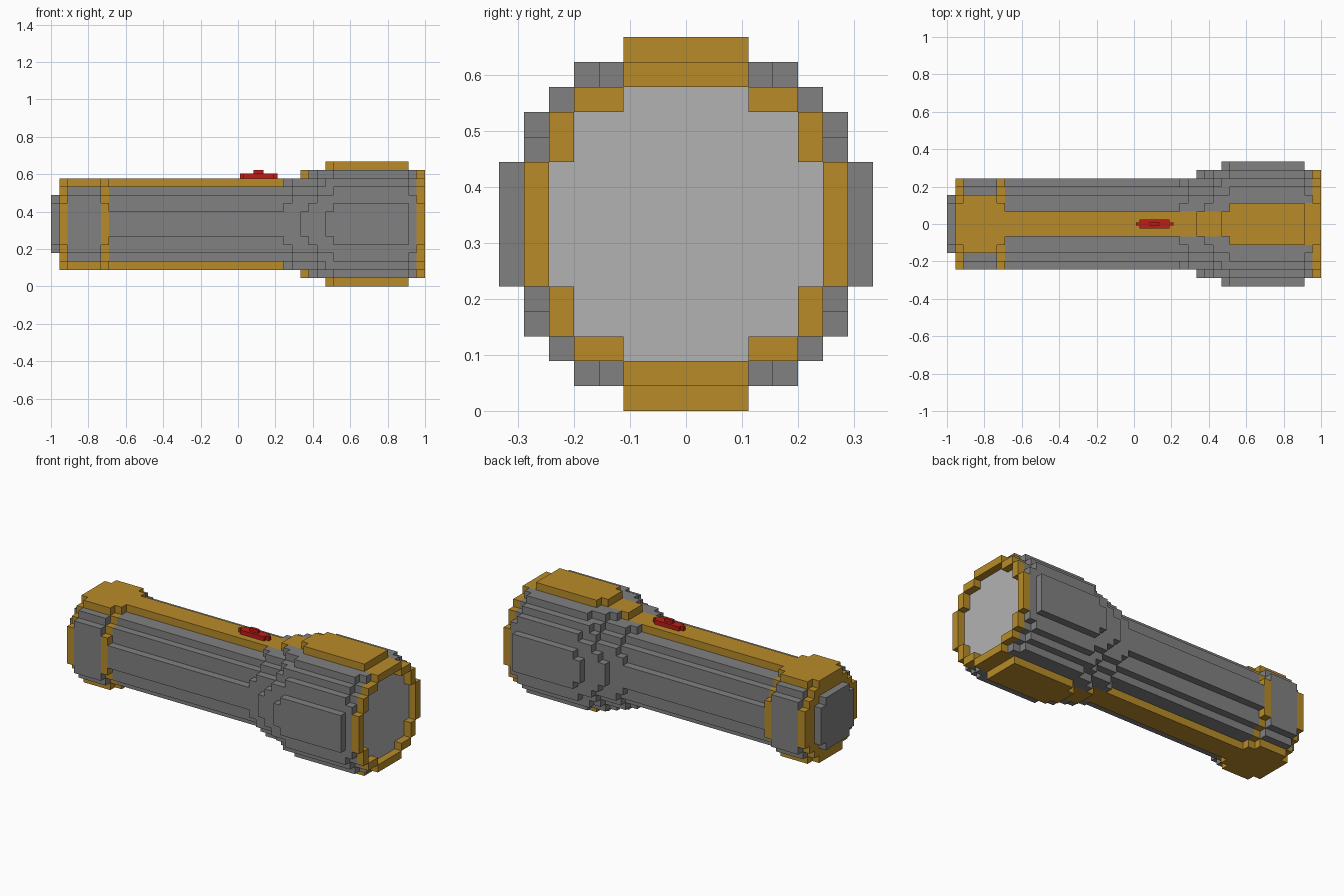
import bpy, bmesh
from mathutils import Vector

if "Cube" in bpy.data.objects:
    bpy.data.objects.remove(bpy.data.objects["Cube"])

U = 2 / 45          # edge of one block
ZC = 7.5 * U        # height of the torch axis


def material(name, rgb):
    m = bpy.data.materials.new(name)
    m.diffuse_color = (*rgb, 1)
    m.use_nodes = True
    m.node_tree.nodes["Principled BSDF"].inputs["Base Color"].default_value = m.diffuse_color
    return m


GREY = material("dark grey", (0.22, 0.22, 0.22))
PALE = material("pale grey", (0.45, 0.45, 0.45))
GOLD = material("gold", (0.48, 0.26, 0.022))
RED = material("red", (0.52, 0.012, 0.008))


def disc(first, last, r2):
    """Blocks of a stepped cylinder along x, r2 is the squared radius."""
    return {(k, y, z) for k in range(first, last + 1)
            for y in range(-7, 8) for z in range(-7, 8) if y * y + z * z <= r2}


def strip(cells, half):
    """Blocks of the inlay along the top and bottom."""
    return {c for c in cells if abs(c[1]) <= half and abs(c[2]) >= 5}


def finish(name, bm, mat):
    mesh = bpy.data.meshes.new(name)
    bm.to_mesh(mesh)
    bm.free()
    mesh.materials.append(mat)
    bpy.context.collection.objects.link(bpy.data.objects.new(name, mesh))


def build(name, cells, mat, solid):
    """Skin the outward faces of a block set and merge the flat areas."""
    bm = bmesh.new()
    for c in cells:
        for axis in range(3):
            for s in (-1, 1):
                n = list(c)
                n[axis] += s
                if tuple(n) in solid:
                    continue
                a, b = (axis + 1) % 3, (axis + 2) % 3
                quad = []
                for p, q in ((-1, -1), (1, -1), (1, 1), (-1, 1))[::s]:
                    v = Vector(c)
                    v[axis] += s / 2
                    v[a] += p / 2
                    v[b] += q / 2
                    quad.append(bm.verts.new(v * U + Vector((0, 0, ZC))))
                bm.faces.new(quad)
    bmesh.ops.remove_doubles(bm, verts=bm.verts[:], dist=U / 100)
    bmesh.ops.dissolve_limit(bm, angle_limit=0.01, verts=bm.verts[:], edges=bm.edges[:])
    finish(name, bm, mat)


# Tail: cap, two gold rims and the collar between them
tail_cap = disc(-22, -22, 13)
tail_rims = disc(-21, -21, 30) | disc(-16, -16, 30)
collar = disc(-20, -17, 34)
collar_inlay = strip(collar, 3)

# Barrel
barrel = disc(-15, 5, 27)
barrel_inlay = strip(barrel, 1)

# Flared neck, growing block by block
neck = set()
for k, r2 in zip(range(6, 12), (30, 34, 37, 40, 45, 50)):
    neck |= disc(k, k, r2)
neck_inlay = strip(neck, 1)

# Head with recessed lens and gold front rim
lens = disc(21, 21, 32)
head = (disc(12, 20, 53) | disc(21, 21, 45)) - lens
head_inlay = strip(head, 2)
front_rim = disc(22, 22, 41) - disc(22, 22, 32)

parts = [
    ("tail_cap", tail_cap, GREY),
    ("tail_rims", tail_rims, GOLD),
    ("tail_collar", collar - collar_inlay, GREY),
    ("tail_collar_inlay", collar_inlay, GOLD),
    ("barrel", barrel - barrel_inlay, GREY),
    ("barrel_inlay", barrel_inlay, GOLD),
    ("neck", neck - neck_inlay, GREY),
    ("neck_inlay", neck_inlay, GOLD),
    ("head", head - head_inlay, GREY),
    ("head_inlay", head_inlay, GOLD),
    ("lens", lens, PALE),
    ("front_rim", front_rim, GOLD),
]
solid = set().union(*(p[1] for p in parts))
for name, cells, mat in parts:
    build(name, cells, mat, solid)


def box(name, x0, x1, half_y, z0, z1, mat):
    bm = bmesh.new()
    bmesh.ops.create_cube(bm, size=1)
    for v in bm.verts:
        v.co = ((x0 + x1) / 2 + v.co.x * (x1 - x0), v.co.y * 2 * half_y,
                (z0 + z1) / 2 + v.co.z * (z1 - z0))
    finish(name, bm, mat)


# Red switch on top of the barrel
Z = 13 * U
box("switch_base", 0.03, 0.19, 0.025, Z, Z + 0.025, RED)
box("switch_end_rear", 0.01, 0.03, 0.009, Z, Z + 0.025, RED)
box("switch_end_front", 0.19, 0.21, 0.009, Z, Z + 0.025, RED)
box("switch_bump", 0.083, 0.137, 0.009, Z + 0.025, Z + 0.045, RED)
